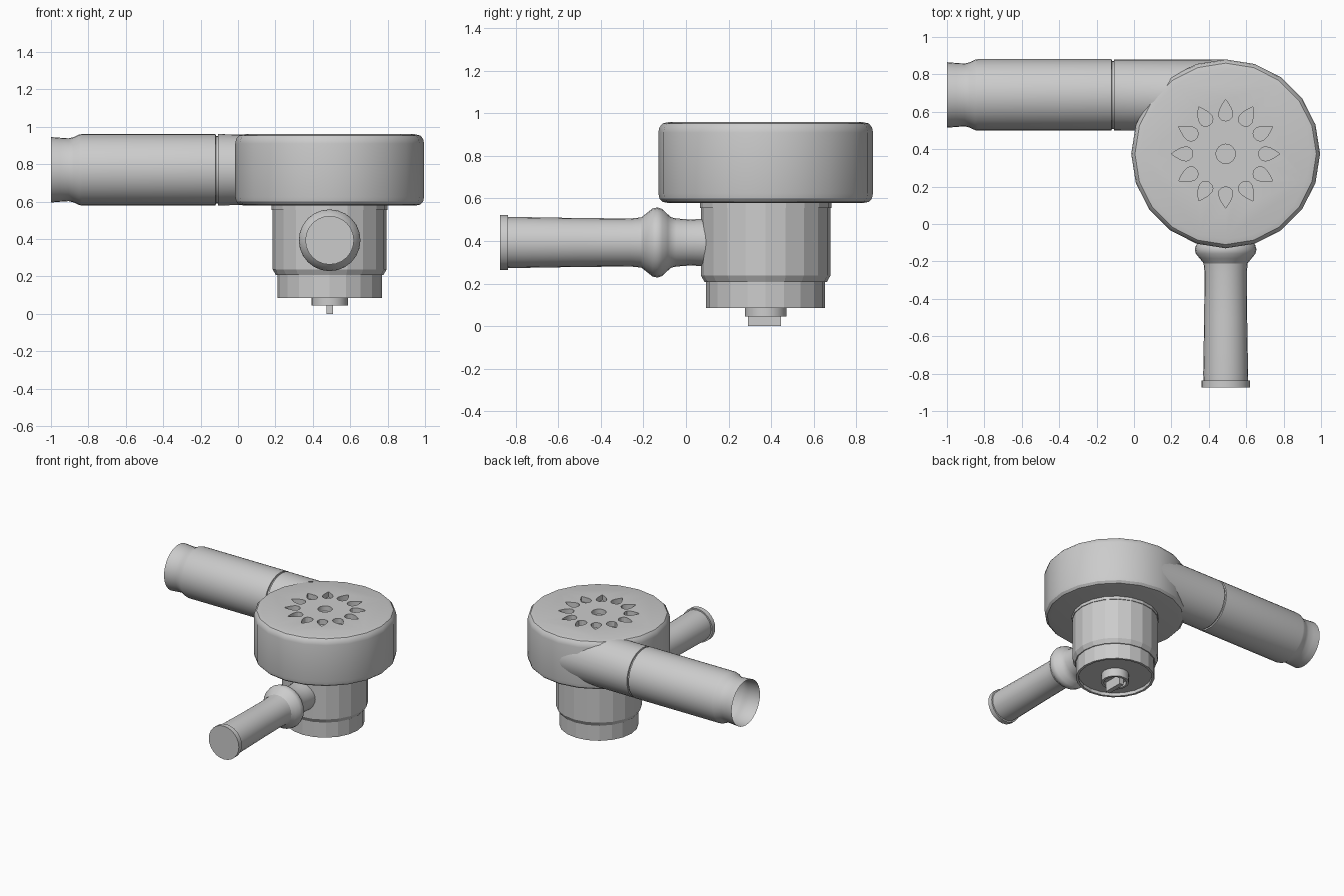
import bpy, bmesh, math
from mathutils import Vector

if "Cube" in bpy.data.objects:
    bpy.data.objects.remove(bpy.data.objects["Cube"])

CX, CY = 0.49, 0.375          # vertical axis of the drum


def finish(name, bm, smooth=True):
    bmesh.ops.recalc_face_normals(bm, faces=bm.faces)
    me = bpy.data.meshes.new(name)
    bm.to_mesh(me)
    bm.free()
    ob = bpy.data.objects.new(name, me)
    bpy.context.collection.objects.link(ob)
    if smooth:
        smooth_part(ob)
    return ob


def smooth_part(ob):
    bpy.ops.object.select_all(action='DESELECT')
    ob.select_set(True)
    bpy.context.view_layer.objects.active = ob
    bpy.ops.object.shade_smooth_by_angle(angle=math.radians(30))


def revolve(bm, profile, axis, centre, sides, caps=(True, True)):
    """Sweep (radius, height) points round an axis; returns the rings."""
    rings = []
    for r, h in profile:
        ring = []
        for i in range(sides):
            a = 2 * math.pi * i / sides
            u, v = r * math.cos(a), r * math.sin(a)
            p = {'X': (h, u, v), 'Y': (u, h, v), 'Z': (u, v, h)}[axis]
            ring.append(bm.verts.new(Vector(p) + Vector(centre)))
        rings.append(ring)
    for a, b in zip(rings, rings[1:]):
        for i in range(sides):
            j = (i + 1) % sides
            bm.faces.new((a[i], a[j], b[j], b[i]))
    for ring, cap in ((rings[0], caps[0]), (rings[-1], caps[1])):
        if cap:
            bm.faces.new(ring)
    return rings


def lathe(name, profile, axis, centre, sides, caps=(True, True), smooth=True):
    bm = bmesh.new()
    revolve(bm, profile, axis, centre, sides, caps)
    return finish(name, bm, smooth)


# Drum with rounded rims
drum = lathe("drum_housing",
             [(0.455, 0.578), (0.485, 0.584), (0.50, 0.60), (0.505, 0.625),
              (0.505, 0.91), (0.50, 0.935), (0.485, 0.953), (0.455, 0.96)],
             'Z', (CX, CY, 0), 20, smooth=False)

# Vent recesses: one round, twelve teardrops pointing outward
bm = bmesh.new()
revolve(bm, [(0.052, 0.92), (0.052, 1.0)], 'Z', (CX, CY, 0), 16)
drop = [(0.176, 0), (0.181, 0.02), (0.195, 0.034), (0.213, 0.038),
        (0.24, 0.031), (0.267, 0.016), (0.29, 0)]
outline = drop + [(x, -y) for x, y in drop[-2:0:-1]]
for k in range(12):
    c, s = math.cos(k * math.pi / 6), math.sin(k * math.pi / 6)
    low, high = [[bm.verts.new((CX + x * c - y * s, CY + x * s + y * c, z))
                  for x, y in outline] for z in (0.92, 1.0)]
    bm.faces.new(low)
    bm.faces.new(high)
    for i in range(len(low)):
        j = (i + 1) % len(low)
        bm.faces.new((low[i], low[j], high[j], high[i]))
cutter = finish("vent_cutter", bm, False)
cutter.hide_render = True
mod = drum.modifiers.new("vents", 'BOOLEAN')
mod.operation = 'DIFFERENCE'
mod.solver = 'EXACT'
mod.object = cutter
bpy.context.view_layer.objects.active = drum
bpy.ops.object.modifier_apply(modifier=mod.name)
bpy.data.objects.remove(cutter)
smooth_part(drum)

# Neck below the drum, stepped base with shallow recess
lathe("neck_and_base",
      [(0.31, 0.585), (0.31, 0.555), (0.305, 0.555), (0.305, 0.238),
       (0.287, 0.206), (0.28, 0.206), (0.28, 0.085), (0.262, 0.085),
       (0.262, 0.11)], 'Z', (CX, CY, 0), 20, smooth=False)

# Drive boss and blade
lathe("drive_boss", [(0.098, 0.115), (0.098, 0.045), (0.08, 0.045), (0.08, 0.075)],
      'Z', (CX, CY, 0), 20)
bm = bmesh.new()
bmesh.ops.create_cube(bm, size=1)
for v in bm.verts:
    v.co = (CX + v.co.x * 0.036, CY - 0.005 + v.co.y * 0.155, 0.04 + v.co.z * 0.08)
finish("drive_blade", bm, False)

# Tangential outlet stub, its end wrapped to the drum wall
TUBE = (0, 0.69, 0.77)
bm = bmesh.new()
rings = revolve(bm, [(0.181, -0.12), (0.181, -0.108), (0.19, -0.106), (0.189, 0.1)],
                'X', TUBE, 32, (False, False))
for v in rings[-1]:
    v.co.x = CX - math.sqrt(max(0, 0.475 ** 2 - (v.co.y - CY) ** 2))
finish("outlet_stub", bm)

# Open outlet pipe with flared mouth
lathe("outlet_pipe",
      [(0.175, -1.0), (0.171, -0.95), (0.168, -0.905), (0.174, -0.88),
       (0.188, -0.85), (0.191, -0.835), (0.191, -0.12), (0.181, -0.118)],
      'X', TUBE, 32, (False, False))

# Side handle with collar and end cap
lathe("side_handle",
      [(0.13, -0.875), (0.13, -0.838), (0.119, -0.838), (0.12, -0.80),
       (0.115, -0.5), (0.113, -0.26), (0.118, -0.21), (0.138, -0.185),
       (0.16, -0.158), (0.165, -0.135), (0.158, -0.112), (0.132, -0.085),
       (0.118, -0.068), (0.113, -0.045), (0.108, 0.02), (0.114, 0.13)],
      'Y', (CX, 0, 0.393), 24)
